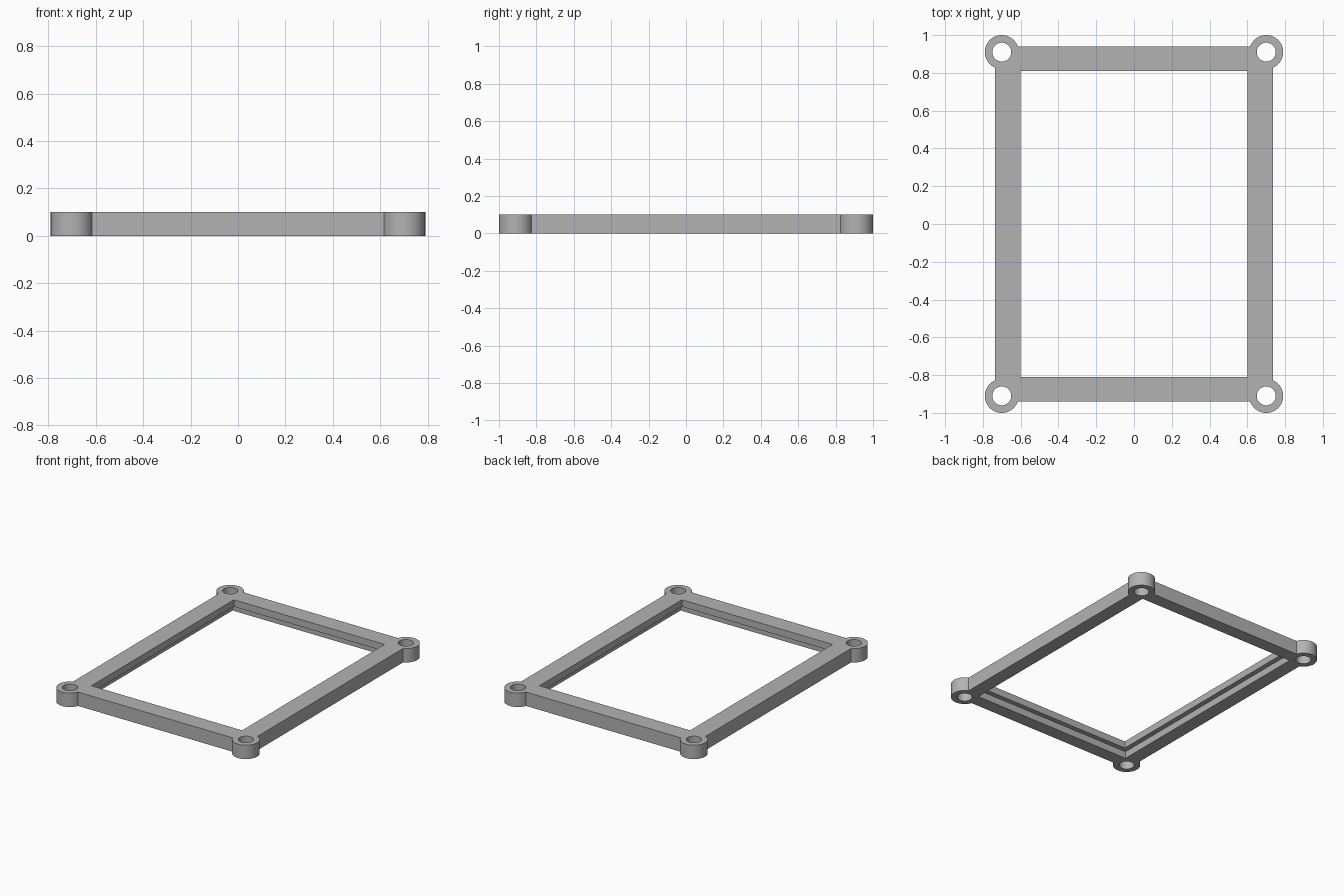
import bpy
import math

cube = bpy.data.objects.get("Cube")
if cube:
    bpy.data.objects.remove(cube, do_unlink=True)

HEIGHT = 0.10
BOSS_X, BOSS_Y = 0.70, 0.91
REBATE = 0.035

grey = bpy.data.materials.new("mid grey")
grey.use_nodes = True
colour = (0.45, 0.45, 0.45, 1)
grey.diffuse_color = colour
grey.node_tree.nodes["Principled BSDF"].inputs["Base Color"].default_value = colour


def box(name, half_x, half_y, low, high):
    bpy.ops.mesh.primitive_cube_add(size=2, location=(0, 0, (low + high) / 2))
    obj = bpy.context.object
    obj.name = name
    obj.scale = (half_x, half_y, (high - low) / 2)
    bpy.ops.object.transform_apply(location=True, scale=True)
    return obj


def cylinder(name, x, y, radius, low, high):
    bpy.ops.mesh.primitive_cylinder_add(vertices=64, radius=radius, depth=high - low,
                                        location=(x, y, (low + high) / 2))
    obj = bpy.context.object
    obj.name = name
    return obj


def combine(target, tool, operation):
    mod = target.modifiers.new(operation.lower(), "BOOLEAN")
    mod.operation = operation
    mod.solver = "EXACT"
    mod.object = tool
    bpy.context.view_layer.objects.active = target
    bpy.ops.object.modifier_apply(modifier=mod.name)
    bpy.data.objects.remove(tool, do_unlink=True)


# Rectangular frame with a round boss at each corner
frame = box("mounting_frame", 0.735, 0.94, 0, HEIGHT)
corners = [(sx * BOSS_X, sy * BOSS_Y) for sx in (-1, 1) for sy in (-1, 1)]
for x, y in corners:
    combine(frame, cylinder("corner_boss", x, y, 0.09, 0, HEIGHT), "UNION")

# Central opening, wider in its lower half to leave an overhanging lip
combine(frame, box("opening_cutter", 0.60, 0.81, -0.1, 0.2), "DIFFERENCE")
combine(frame, box("rebate_cutter", 0.60 + REBATE, 0.81 + REBATE, -0.1, HEIGHT / 2), "DIFFERENCE")

# Screw holes through the bosses
for x, y in corners:
    combine(frame, cylinder("hole_cutter", x, y, 0.05, -0.1, 0.2), "DIFFERENCE")

# Single colour, smooth round walls and crisp edges
frame.data.materials.clear()
frame.data.materials.append(grey)
bpy.ops.object.select_all(action="DESELECT")
frame.select_set(True)
bpy.context.view_layer.objects.active = frame
bpy.ops.object.shade_smooth_by_angle(angle=math.radians(30))
